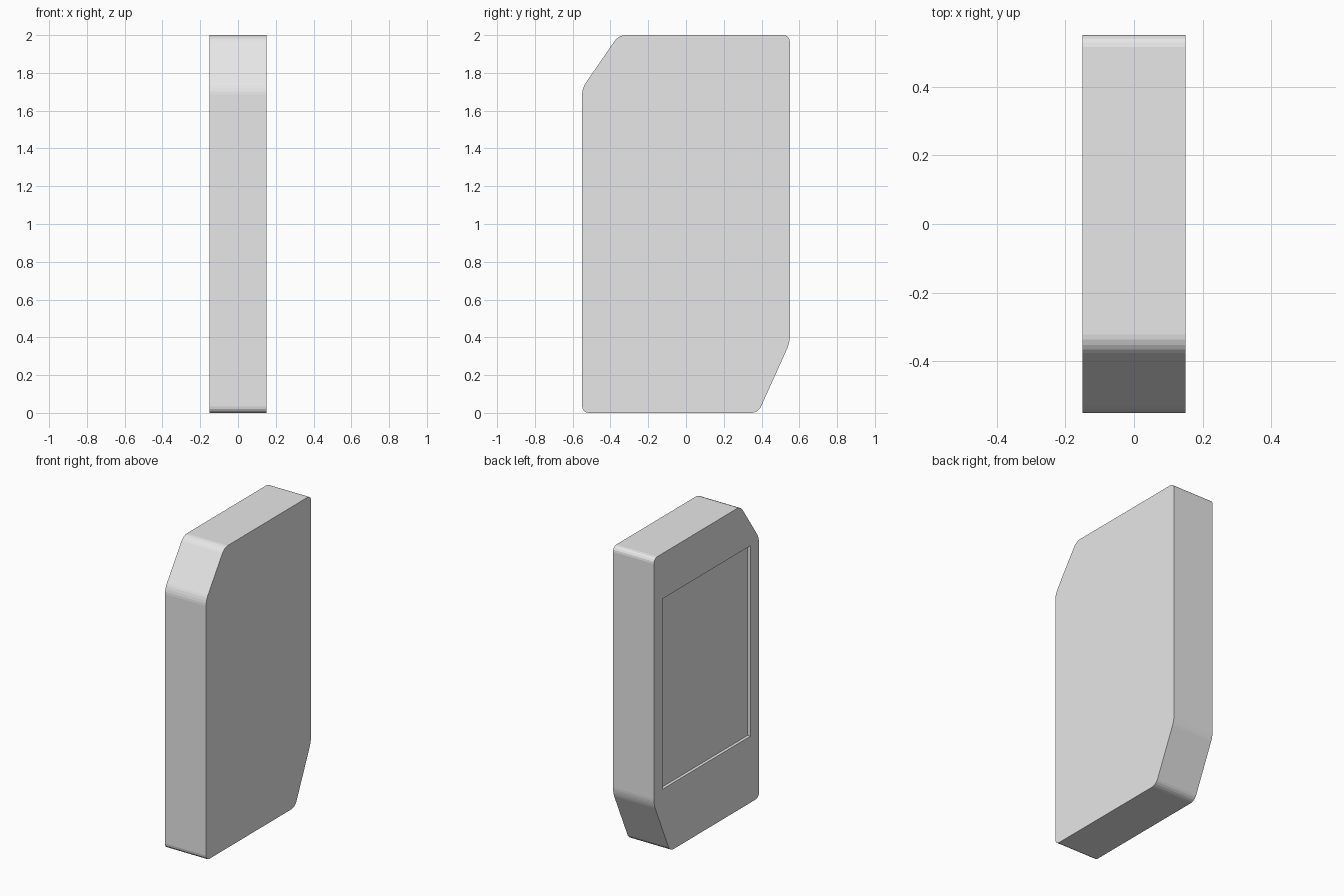
import bpy
import bmesh

default_cube = bpy.data.objects.get("Cube")
if default_cube:
    bpy.data.objects.remove(default_cube, do_unlink=True)

HALF_WIDTH = 0.15

# One grey for the whole casing
grey = bpy.data.materials.new("light grey")
grey.use_nodes = True
colour = (0.8, 0.8, 0.8, 1.0)
grey.diffuse_color = colour
grey.node_tree.nodes["Principled BSDF"].inputs["Base Color"].default_value = colour


def side_prism(name, outline, x_min, x_max, rounding=0.0):
    """Extrude a (y, z) outline along x, with optional rounded corners."""
    bm = bmesh.new()
    bm.faces.new([bm.verts.new((x_min, y, z)) for y, z in outline])
    if rounding:
        bmesh.ops.bevel(bm, geom=bm.verts[:], offset=rounding, segments=4,
                        profile=0.5, affect='VERTICES')
    extruded = bmesh.ops.extrude_face_region(bm, geom=bm.faces[:])
    moved = [v for v in extruded["geom"] if isinstance(v, bmesh.types.BMVert)]
    bmesh.ops.translate(bm, verts=moved, vec=(x_max - x_min, 0, 0))
    bmesh.ops.recalc_face_normals(bm, faces=bm.faces[:])
    mesh = bpy.data.meshes.new(name)
    bm.to_mesh(mesh)
    bm.free()
    mesh.materials.append(grey)
    obj = bpy.data.objects.new(name, mesh)
    bpy.context.collection.objects.link(obj)
    return obj


# Slab with a chamfered upper front and lower back corner
casing = side_prism(
    "casing",
    [(-0.55, 0), (0.382, 0), (0.55, 0.372), (0.55, 2), (-0.356, 2), (-0.55, 1.72)],
    -HALF_WIDTH, HALF_WIDTH, rounding=0.035)

# Shallow rectangular panel sunk into the right side
cutter = side_prism(
    "panel_cutter",
    [(-0.46, 0.44), (0.46, 0.44), (0.46, 1.70), (-0.46, 1.70)],
    -HALF_WIDTH - 0.1, -HALF_WIDTH + 0.02)
cutter.hide_render = True

recess = casing.modifiers.new("panel_recess", 'BOOLEAN')
recess.operation = 'DIFFERENCE'
recess.solver = 'EXACT'
recess.object = cutter
bpy.context.view_layer.objects.active = casing
casing.select_set(True)
bpy.ops.object.modifier_apply(modifier=recess.name)
bpy.data.objects.remove(cutter, do_unlink=True)
